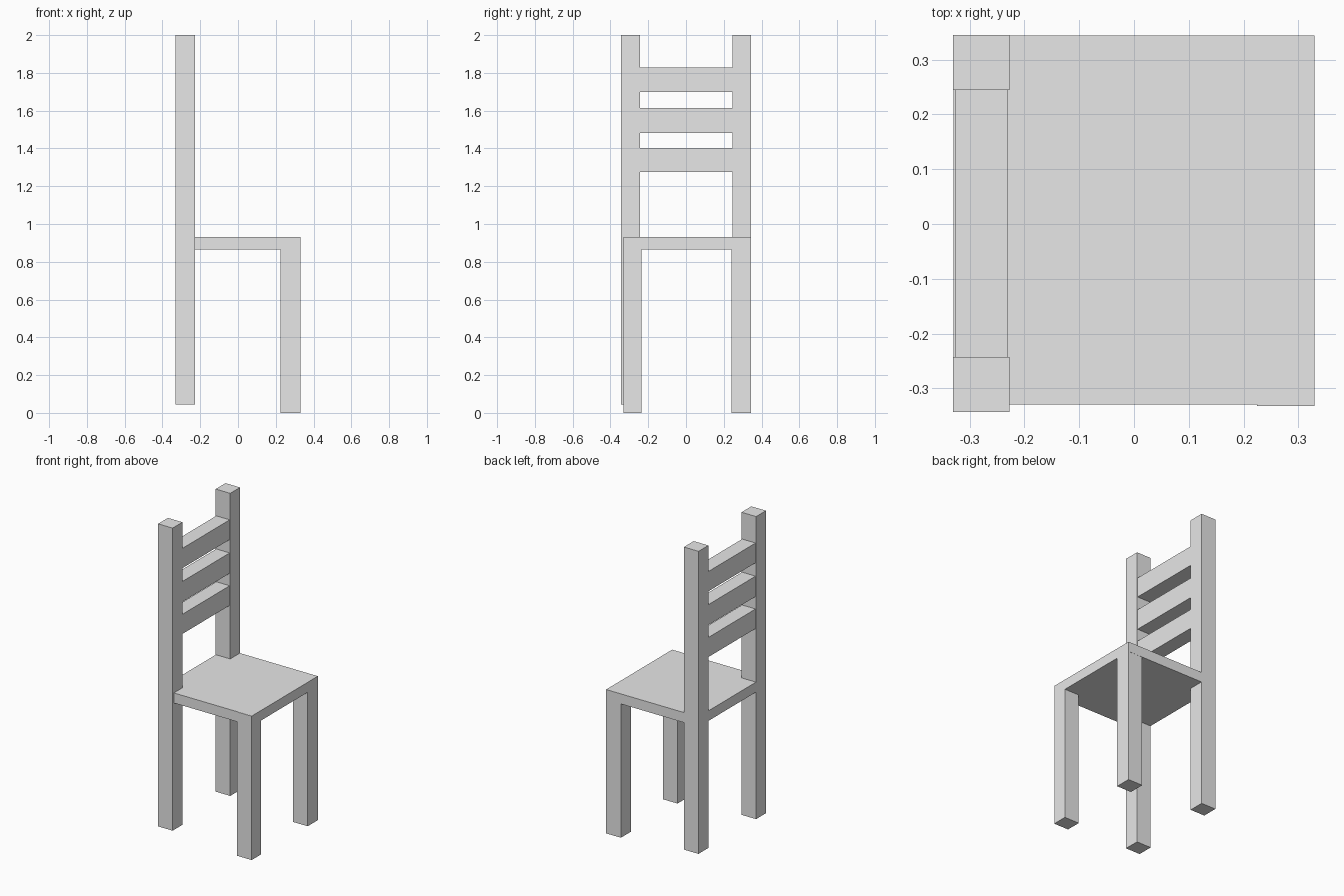
import bpy
import bmesh
from mathutils import Vector

if "Cube" in bpy.data.objects:
    bpy.data.objects.remove(bpy.data.objects["Cube"])

wood = bpy.data.materials.new("light_grey")
wood.diffuse_color = (0.8, 0.8, 0.8, 1.0)
wood.use_nodes = True
wood.node_tree.nodes["Principled BSDF"].inputs["Base Color"].default_value = wood.diffuse_color


def box(name, x, y, z):
    """Flat-sided block spanning the given (min, max) ranges."""
    bm = bmesh.new()
    bmesh.ops.create_cube(bm, size=1.0)
    lo, hi = Vector((x[0], y[0], z[0])), Vector((x[1], y[1], z[1]))
    bmesh.ops.scale(bm, vec=hi - lo, verts=bm.verts)
    bmesh.ops.translate(bm, vec=(hi + lo) / 2, verts=bm.verts)
    mesh = bpy.data.meshes.new(name)
    bm.to_mesh(mesh)
    bm.free()
    mesh.materials.append(wood)
    obj = bpy.data.objects.new(name, mesh)
    bpy.context.collection.objects.link(obj)
    return obj


# Seat board, running back between the rear posts
box("seat", (-0.33, 0.33), (-0.33, 0.344), (0.865, 0.93))

# Tall rear posts that form the back legs and the backrest uprights
for side, y in (("near", (-0.343, -0.243)), ("far", (0.245, 0.345))):
    box("rear_post_" + side, (-0.331, -0.227), y, (0.045, 2.0))

# Short front legs, flush with the seat top
for side, y in (("near", (-0.332, -0.235)), ("far", (0.24, 0.343))):
    box("front_leg_" + side, (0.225, 0.33), y, (0.0, 0.929))

# Three backrest slats between the posts
for i, z in enumerate(((1.275, 1.402), (1.482, 1.614), (1.70, 1.828))):
    box("back_slat_%d" % (i + 1), (-0.327, -0.231), (-0.245, 0.247), z)
